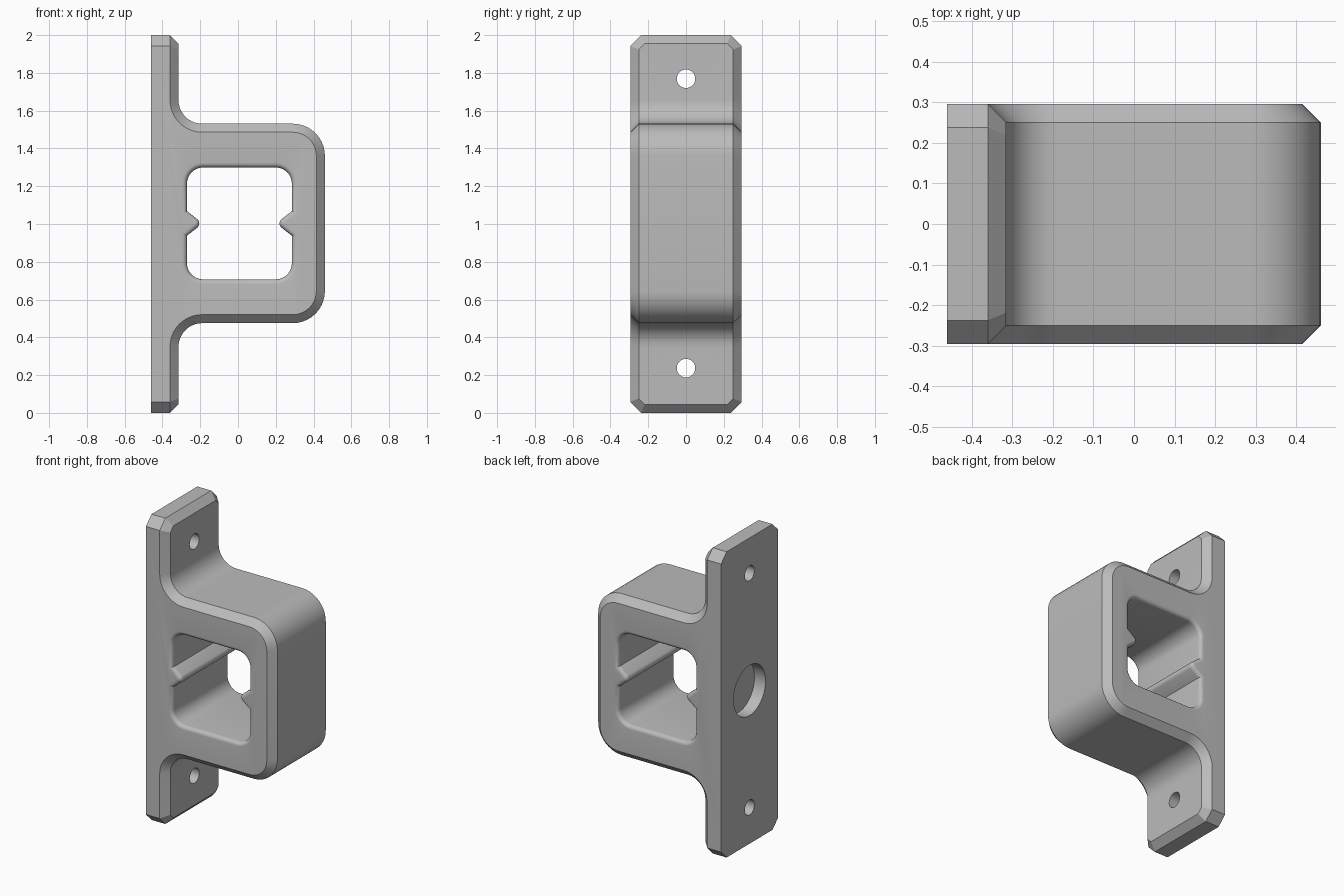
import bpy, bmesh, math
from mathutils import Vector

cube = bpy.data.objects.get("Cube")
if cube:
    bpy.data.objects.remove(cube)

grey = bpy.data.materials.new("light grey plastic")
grey.use_nodes = True
colour = (0.5, 0.5, 0.5, 1)
grey.diffuse_color = colour
grey.node_tree.nodes["Principled BSDF"].inputs["Base Color"].default_value = colour

MID = 1.003      # height of the housing centre
DEPTH = 0.295    # half depth along y
BACK, FLANGE, NOSE = -0.46, -0.315, 0.46


def arc(cx, cz, r, a0, a1, n=10):
    angles = [math.radians(a0 + (a1 - a0) * i / n) for i in range(n + 1)]
    return [(cx + r * math.cos(a), cz + r * math.sin(a)) for a in angles]


def offset(points, d):
    """Grow a counter-clockwise outline by d."""
    out = []
    for i, p in enumerate(points):
        a, b, c = Vector(points[i - 1]), Vector(p), Vector(points[(i + 1) % len(points)])
        n1, n2 = (Vector((e.y, -e.x)).normalized() for e in (b - a, c - b))
        out.append(b + (n1 + n2) * d / (1 + n1.dot(n2)))
    return out


def loft(sections):
    """Solid through (y, counter-clockwise outline) sections, front to back."""
    bm = bmesh.new()
    rings = [[bm.verts.new((x, y, z)) for x, z in pts] for y, pts in sections]
    n = len(rings[0])
    for r, s in zip(rings, rings[1:]):
        for i in range(n):
            j = (i + 1) % n
            bm.faces.new((s[i], s[j], r[j], r[i]))
    bm.faces.new(rings[0])
    bm.faces.new(rings[-1][::-1])
    bm.normal_update()
    return bm


def to_object(name, bm):
    mesh = bpy.data.meshes.new(name)
    bm.to_mesh(mesh)
    bm.free()
    mesh.materials.append(grey)
    obj = bpy.data.objects.new(name, mesh)
    bpy.context.scene.collection.objects.link(obj)
    return obj


def cylinder_x(name, x0, x1, z, r):
    bm = bmesh.new()
    bmesh.ops.create_cone(bm, cap_ends=True, segments=48, radius1=r, radius2=r, depth=x1 - x0)
    for v in bm.verts:
        v.co = Vector((v.co.z + (x0 + x1) / 2, v.co.x, v.co.y + z))
    bm.normal_update()
    return to_object(name, bm)


# Bracket outline: flange with a rounded housing blended into it
HALF, FILLET, CORNER = 0.528, 0.125, 0.17
low, high = MID - HALF, MID + HALF
outline = [(BACK, 0), (FLANGE, 0)]
outline += arc(FLANGE + FILLET, low - FILLET, FILLET, 180, 90)
outline += arc(NOSE - CORNER, low + CORNER, CORNER, -90, 0)
outline += arc(NOSE - CORNER, high - CORNER, CORNER, 0, 90)
outline += arc(FLANGE + FILLET, high + FILLET, FILLET, 270, 180)
outline += [(FLANGE, 2), (BACK, 2)]
bm = loft([(-DEPTH, outline), (DEPTH, outline)])


def bevel(edges, size):
    bmesh.ops.bevel(bm, geom=edges, offset=size, offset_type='OFFSET', segments=1,
                    profile=0.5, affect='EDGES', clamp_overlap=False)
    bm.normal_update()


def outward(f):
    return all(v.co.x > FLANGE - 0.001 for v in f.verts) and abs(f.normal.y) < 0.01


# Cut flange corners, then chamfer the rim all round the outward surface
bevel([e for e in bm.edges
       if all(v.co.x < FLANGE + 0.001 and (v.co.z < 0.001 or v.co.z > 1.999) for v in e.verts)
       and abs(e.verts[0].co.x - e.verts[1].co.x) > 0.1], 0.058)
bevel([e for e in bm.edges if sum(outward(f) for f in e.link_faces) == 1], 0.045)
bracket = to_object("bracket", bm)

# Window cutter: rounded opening with two ridges and rounded rims
CX, W, H, R, RIM = 0.0075, 0.2775, 0.296, 0.085, 0.025
half = [(W, -0.065)] + arc(0.2425, 0, 0.03, 225, 135, 6) + [(W, 0.065)]
half += arc(W - R, H - R, R, 0, 90) + arc(R - W, H - R, R, 90, 180)
window = [(CX + s * x, MID + s * z) for s in (1, -1) for x, z in half]
steps = [(-0.05, RIM)]
for i in range(7):
    t = math.pi / 2 * i / 6
    steps.append((RIM * (1 - math.cos(t)), RIM * (1 - math.sin(t))))
sections = [(-DEPTH + d, offset(window, e)) for d, e in steps]
sections += [(DEPTH - d, offset(window, e)) for d, e in reversed(steps)]
cutters = [to_object("window_cutter", loft(sections))]

# Screw holes and the round pocket in the back
for name, side in (("lower", -1), ("upper", 1)):
    cutters.append(cylinder_x(name + "_screw_cutter", -0.6, -0.2, MID + side * 0.766, 0.049))
cutters.append(cylinder_x("pocket_cutter", -0.6, BACK + 0.08, MID, 0.165))

bpy.context.view_layer.update()
bpy.context.view_layer.objects.active = bracket
bracket.select_set(True)
for cutter in cutters:
    mod = bracket.modifiers.new(cutter.name, 'BOOLEAN')
    mod.operation, mod.solver, mod.object = 'DIFFERENCE', 'EXACT', cutter
    bpy.ops.object.modifier_apply(modifier=mod.name)
    bpy.data.objects.remove(cutter)

bpy.ops.object.select_all(action='DESELECT')
bracket.select_set(True)
bpy.ops.object.shade_smooth_by_angle(angle=math.radians(30))
